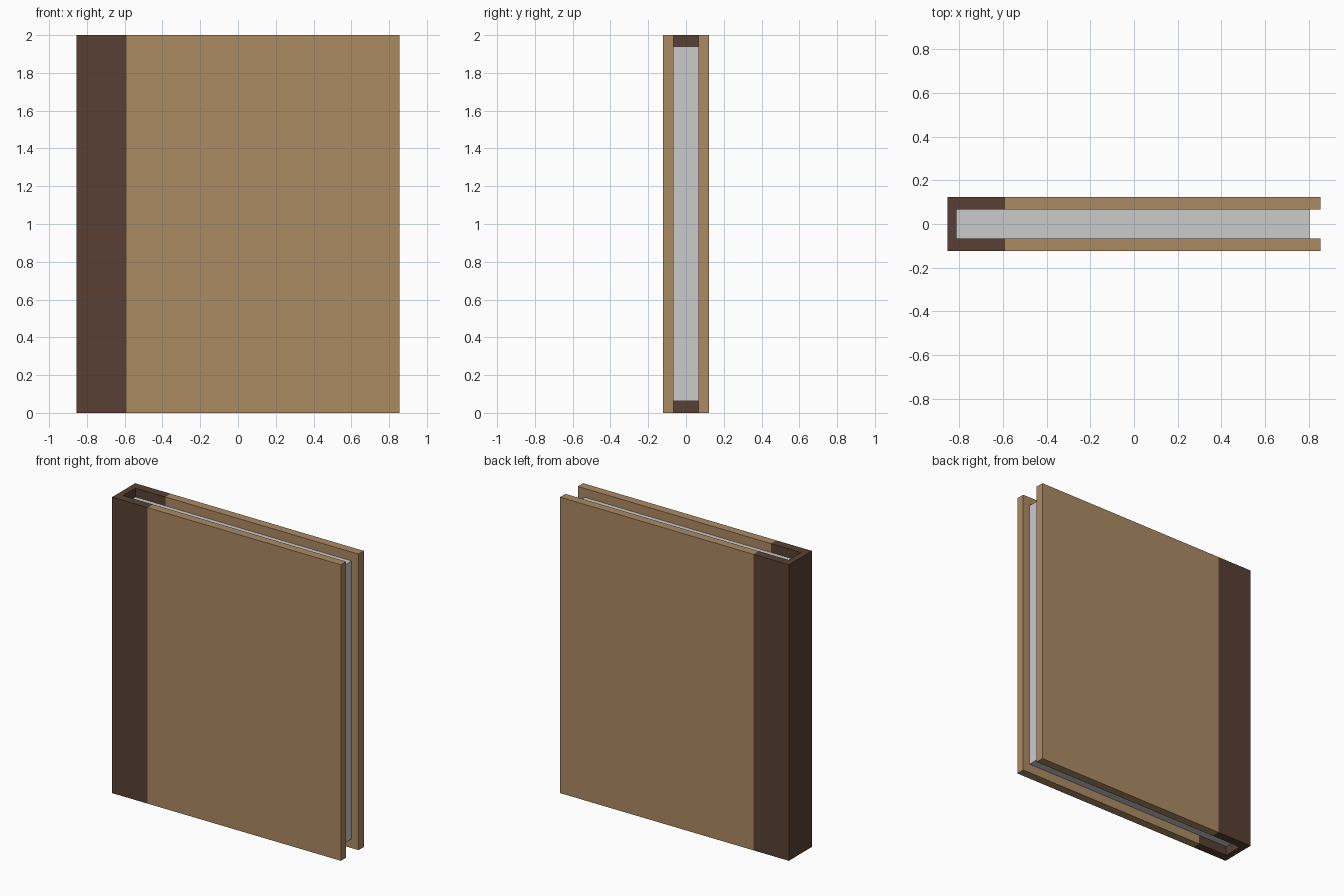
import bpy, bmesh

if "Cube" in bpy.data.objects:
    bpy.data.objects.remove(bpy.data.objects["Cube"])

X, Y, H = 0.855, 0.123, 2.0      # half length, half thickness, height
INNER = 0.066                    # half thickness of the page block
SPINE_END, SPINE_IN = -0.59, -0.813


def material(name, color):
    m = bpy.data.materials.new(name)
    m.diffuse_color = (*color, 1)
    m.use_nodes = True
    m.node_tree.nodes["Principled BSDF"].inputs["Base Color"].default_value = m.diffuse_color
    return m


def extrude(name, profile, z0, z1, mat=None):
    """Extrude an xy outline from z0 up to z1."""
    bm = bmesh.new()
    face = bm.faces.new([bm.verts.new((x, y, z0)) for x, y in profile])
    top = bmesh.ops.extrude_face_region(bm, geom=[face])
    verts = [v for v in top["geom"] if isinstance(v, bmesh.types.BMVert)]
    bmesh.ops.translate(bm, verts=verts, vec=(0, 0, z1 - z0))
    bmesh.ops.recalc_face_normals(bm, faces=bm.faces)
    mesh = bpy.data.meshes.new(name)
    bm.to_mesh(mesh)
    bm.free()
    if mat:
        mesh.materials.append(mat)
    obj = bpy.data.objects.new(name, mesh)
    bpy.context.collection.objects.link(obj)
    return obj


def rect(x0, x1, y0, y1):
    return [(x0, y0), (x1, y0), (x1, y1), (x0, y1)]


tan = material("tan_board", (0.413, 0.258, 0.127))
brown = material("brown_leather", (0.098, 0.051, 0.034))

# U-shaped spine wrapping the left edge
extrude("spine", [(-X, -Y), (SPINE_END, -Y), (SPINE_END, -INNER), (SPINE_IN, -INNER),
                  (SPINE_IN, INNER), (SPINE_END, INNER), (SPINE_END, Y), (-X, Y)], 0, H, brown)

# Front and back covers
for name, y0, y1 in (("front_cover", -Y, -INNER), ("back_cover", INNER, Y)):
    extrude(name, rect(SPINE_END, X, y0, y1), 0, H, tan)

# Page block, set in from the cover edges
extrude("pages", rect(SPINE_IN, 0.803, -INNER, INNER), 0.062, H - 0.06)
